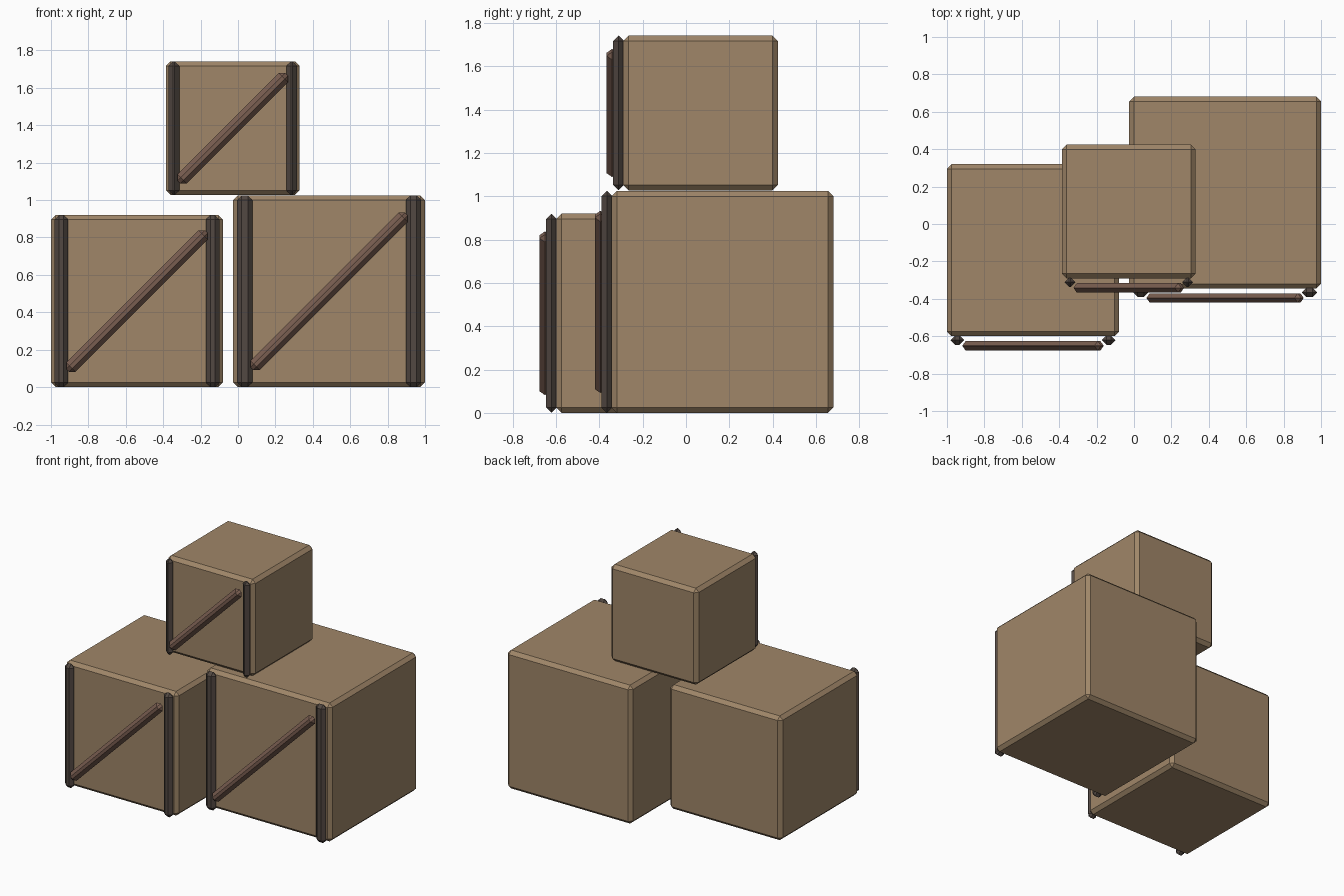
import bpy
from math import radians

if "Cube" in bpy.data.objects:
    bpy.data.objects.remove(bpy.data.objects["Cube"])


def material(name, rgb):
    m = bpy.data.materials.new(name)
    m.diffuse_color = (*rgb, 1)
    m.use_nodes = True
    m.node_tree.nodes["Principled BSDF"].inputs["Base Color"].default_value = m.diffuse_color
    return m


WOOD = material("crate_wood", (0.35, 0.24, 0.14))
DARK = material("dark_slat", (0.085, 0.065, 0.055))
BROWN = material("brace_wood", (0.19, 0.11, 0.08))


def chamfered_box(name, loc, size, bevel, mat, tilt=0):
    bpy.ops.mesh.primitive_cube_add(size=1, location=loc)
    ob = bpy.context.object
    ob.name = name
    ob.scale = size
    bpy.ops.object.transform_apply(location=False, rotation=False, scale=True)
    ob.rotation_euler.y = radians(tilt)
    mod = ob.modifiers.new("chamfer", 'BEVEL')
    mod.width = bevel
    mod.segments = 1
    mod.limit_method = 'NONE'
    ob.data.materials.append(mat)
    return ob


def crate(name, x, y, base, s):
    z = base + s / 2
    front = y - s / 2
    # crate body
    chamfered_box(name + "_crate_body", (x, y, z), (s, s, s), 0.025, WOOD)
    # upright slats on the front edges
    for side, label in ((-1, "left"), (1, "right")):
        chamfered_box(f"{name}_crate_{label}_slat",
                      (x + side * 0.44 * s, front - 0.021, z),
                      (0.08 * s, 0.05, s), 0.0248, DARK)
    # diagonal brace
    chamfered_box(name + "_crate_brace", (x, front - 0.051, z),
                  (1.14 * s, 0.05, 0.07), 0.0248, BROWN, tilt=-45)


crate("left", -0.54, -0.14, 0, 0.92)
crate("right", 0.487, 0.168, 0, 1.025)
crate("top", -0.028, 0.067, 1.027, 0.715)
